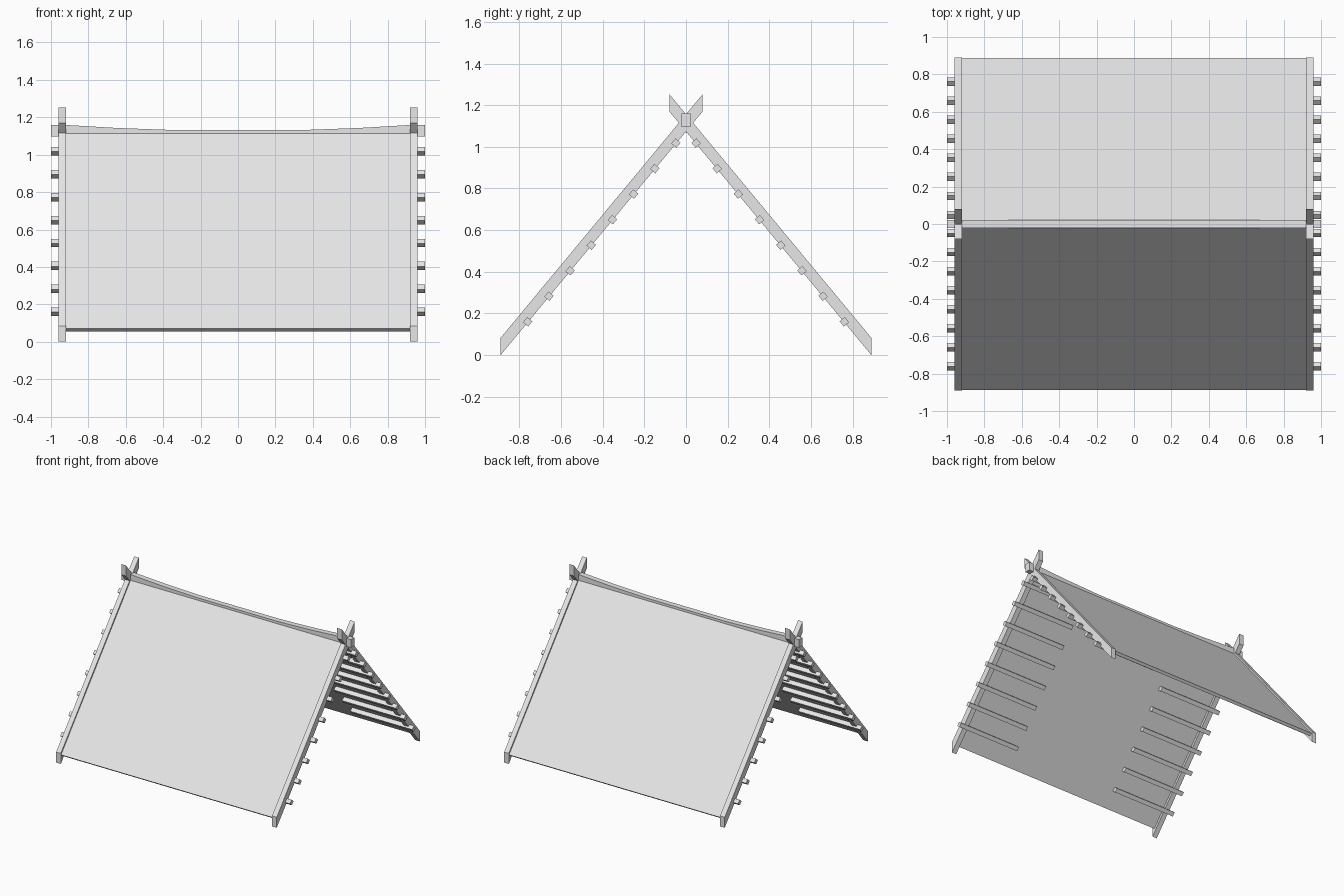
import bpy, bmesh, math
from mathutils import Vector

if "Cube" in bpy.data.objects:
    bpy.data.objects.remove(bpy.data.objects["Cube"], do_unlink=True)

grey = bpy.data.materials.new("pale_grey")
grey.use_nodes = True
colour = (0.8, 0.8, 0.8, 1)
grey.diffuse_color = colour
grey.node_tree.nodes["Principled BSDF"].inputs["Base Color"].default_value = colour

SLOPE = 1.206
PITCH = math.atan(SLOPE)
ALONG = Vector((math.cos(PITCH), math.sin(PITCH)))
OUT = Vector((-ALONG.y, ALONG.x))


def loft(name, sections):
    """Join matching (x, [(y, z), ...]) cross-sections into a closed bar."""
    bm = bmesh.new()
    rings = [[bm.verts.new((x, y, z)) for y, z in pts] for x, pts in sections]
    n = len(rings[0])
    for a, b in zip(rings, rings[1:]):
        for i in range(n):
            j = (i + 1) % n
            bm.faces.new((a[i], a[j], b[j], b[i]))
    bm.faces.new(rings[0])
    bm.faces.new(rings[-1])
    bmesh.ops.recalc_face_normals(bm, faces=bm.faces)
    mesh = bpy.data.meshes.new(name)
    bm.to_mesh(mesh)
    bm.free()
    mesh.materials.append(grey)
    obj = bpy.data.objects.new(name, mesh)
    bpy.context.collection.objects.link(obj)
    return obj


def prism(name, pts, x0, x1, side):
    """Extrude a front-slope profile along x; side -1 mirrors it to the back."""
    pts = [(y * side, z) for y, z in pts]
    return loft(name, [(x0, pts), (x1, pts)])


for side, face in ((1, "front"), (-1, "back")):
    # Roof panel with square-cut edges, set just below the rafter tops
    low = Vector((-0.887, 0.07))
    high = low + ALONG * (0.867 / ALONG.x)
    inner = OUT * -0.023
    prism(face + "_roof_panel", [low, high, high + inner, low + inner], -0.92, 0.92, side)

    for end, hand in ((1, "left"), (-1, "right")):
        # Rafter with plumb-cut ends, crossing above the ridge
        y0, y1, depth = -0.89, 0.08, 0.083
        rise = (y1 - y0) * SLOPE
        rafter = [(y0, 0), (y1, rise), (y1, rise + depth), (y0, depth)]
        prism(f"{face}_{hand}_rafter", rafter, end * 0.92, end * 0.96, side)

        # Short battens under the panel, poking out past the rafter
        for i in range(8):
            centre = Vector((-0.76, 0.16)) + Vector((0.1017, 0.1226)) * i
            a, b = ALONG * 0.016, OUT * 0.016
            square = [centre - a - b, centre + a - b, centre + a + b, centre - a + b]
            prism(f"{face}_{hand}_batten_{i + 1}", square, end * 0.46, end, side)

# Sagging ridge beam
stations = []
for x, drop in ((-1, 0), (-0.94, 0), (-0.65, 0.017), (-0.35, 0.028),
                (0.35, 0.028), (0.65, 0.017), (0.94, 0), (1, 0)):
    top, bottom, half = 1.16 - drop, 1.096 - drop, 0.022
    stations.append((x, [(-half, bottom), (half, bottom), (half, top), (-half, top)]))
loft("ridge_beam", stations)
